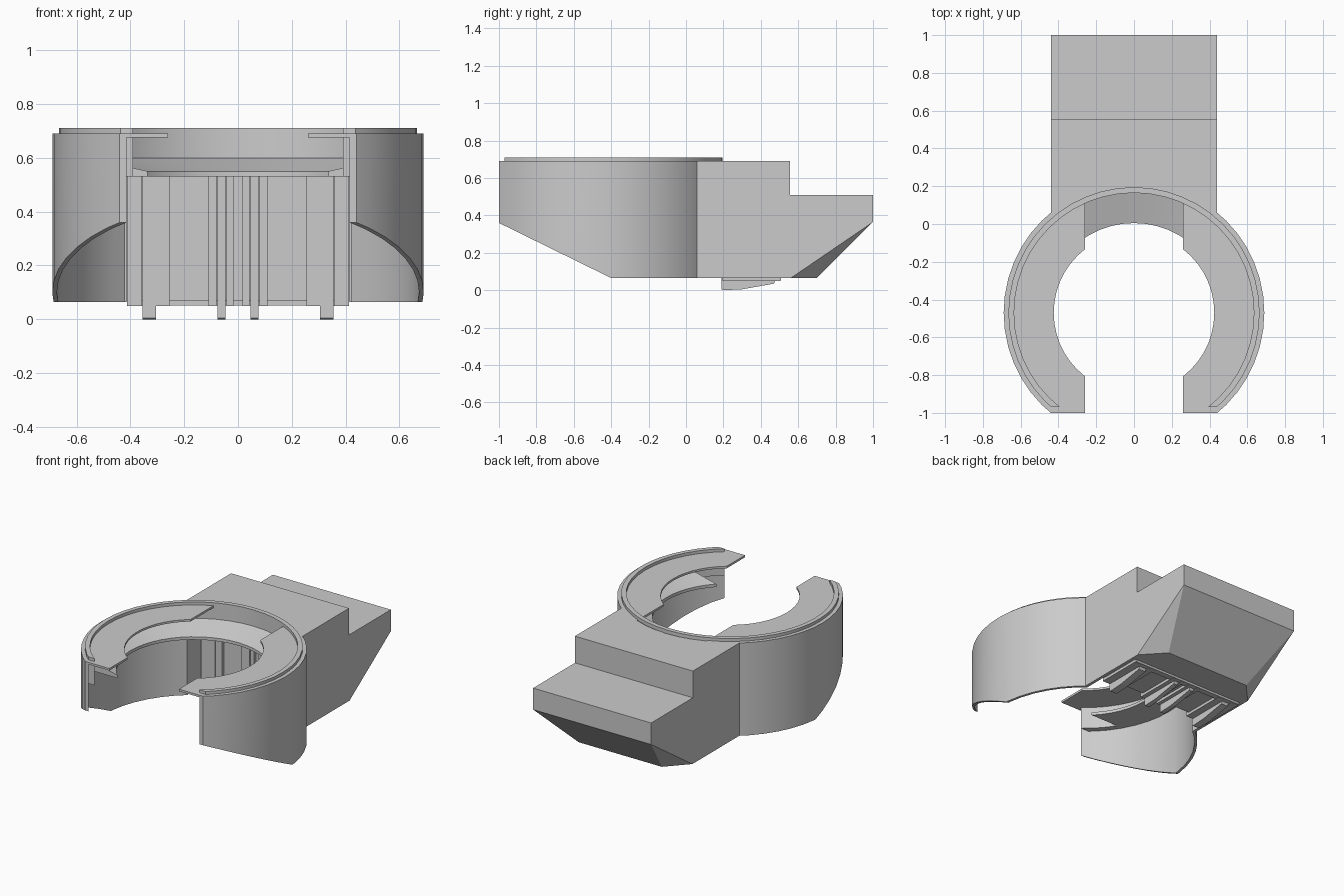
import bpy, bmesh, math
from mathutils import Vector

if "Cube" in bpy.data.objects:
    bpy.data.objects.remove(bpy.data.objects["Cube"])

CY = -0.47   # ring centre in y
SEG = 48


def finish(name, bm):
    bmesh.ops.recalc_face_normals(bm, faces=bm.faces)
    me = bpy.data.meshes.new(name)
    bm.to_mesh(me)
    bm.free()
    ob = bpy.data.objects.new(name, me)
    bpy.context.collection.objects.link(ob)
    return ob


def lathe(name, profile):
    """Revolve a closed (radius, z) profile about the ring axis."""
    bm = bmesh.new()
    loops = []
    for i in range(SEG):
        a = 2 * math.pi * i / SEG
        loops.append([bm.verts.new((r * math.cos(a), CY + r * math.sin(a), z)) for r, z in profile])
    n = len(profile)
    for i in range(SEG):
        p, q = loops[i], loops[(i + 1) % SEG]
        for j in range(n):
            k = (j + 1) % n
            bm.faces.new((p[j], p[k], q[k], q[j]))
    return finish(name, bm)


def ring(name, r0, r1, z0, z1):
    return lathe(name, [(r0, z0), (r1, z0), (r1, z1), (r0, z1)])


def prism_bm(profile, x0, x1):
    """Extrude a (y, z) profile along x."""
    bm = bmesh.new()
    f = bm.faces.new([bm.verts.new((x0, y, z)) for y, z in profile])
    g = bmesh.ops.extrude_face_region(bm, geom=[f])["geom"]
    bmesh.ops.translate(bm, vec=(x1 - x0, 0, 0), verts=[v for v in g if isinstance(v, bmesh.types.BMVert)])
    bmesh.ops.recalc_face_normals(bm, faces=bm.faces)
    return bm


def prism(name, profile, x0, x1):
    return finish(name, prism_bm(profile, x0, x1))


def box(name, x0, x1, y0, y1, z0, z1):
    return prism(name, [(y0, z0), (y1, z0), (y1, z1), (y0, z1)], x0, x1)


def cylinder(name, r, z0, z1):
    bm = bmesh.new()
    bmesh.ops.create_cone(bm, cap_ends=True, segments=SEG, radius1=r, radius2=r, depth=z1 - z0)
    bmesh.ops.translate(bm, vec=(0, CY, (z0 + z1) / 2), verts=bm.verts)
    return finish(name, bm)


def cut(ob, *cutters):
    bpy.context.view_layer.objects.active = ob
    for c in cutters:
        c.hide_render = True
        m = ob.modifiers.new("cut", "BOOLEAN")
        m.operation = "DIFFERENCE"
        m.solver = "EXACT"
        m.object = c
        bpy.ops.object.modifier_apply(modifier=m.name)
        bpy.data.objects.remove(c)


def front_cut(y):
    return box("cutter", -2, 2, -3, y, -1, 2)


# thin outer shell, open at the front, with sloped lower edge
shell = ring("outer_shell", 0.673, 0.69, 0.065, 0.69)
cut(shell, front_cut(-1),
    prism("cutter", [(-1.2, 0.458), (-1.2, -0.5), (-0.4, -0.5), (-0.4, 0.065)], -2, 2),
    box("cutter", -0.42, 0.42, 0, 1, -0.1, 0.53))

# raised rim and thicker upper wall
rim = ring("upper_rim", 0.635, 0.665, 0.53, 0.71)
cut(rim, front_cut(-0.97))
wall = ring("upper_wall", 0.66, 0.68, 0.53, 0.685)
cut(wall, front_cut(-0.97))

# sloped inner ledge
ledge = lathe("inner_ledge", [(0.645, 0.53), (0.645, 0.603), (0.475, 0.55), (0.475, 0.53)])
cut(ledge, front_cut(-0.805))

# two thin top plates, split along the middle
plate = ring("top_plates", 0.425, 0.682, 0.676, 0.69)
cut(plate, front_cut(-1), box("cutter", -0.26, 0.26, -2, 2, 0, 1))

# stepped rear block with sloped back and clipped lower corners
bm = prism_bm([(0, 0.065), (0.7, 0.065), (1, 0.365), (1, 0.51),
               (0.555, 0.51), (0.555, 0.69), (0, 0.69)], -0.44, 0.44)
for s in (-1, 1):
    a, b, c = (Vector(p) for p in ((s * 0.44, 0.56, 0.065), (s * 0.44, 1, 0.365), (s * 0.31, 0.7, 0.065)))
    n = (b - a).cross(c - a).normalized()
    if n.dot(Vector((s, 1, -1))) < 0:
        n = -n
    res = bmesh.ops.bisect_plane(bm, geom=bm.verts[:] + bm.edges[:] + bm.faces[:], dist=1e-5,
                                 plane_co=a, plane_no=n, clear_outer=True)
    bmesh.ops.holes_fill(bm, edges=[e for e in bm.edges if e.is_boundary])
block = finish("rear_block", bm)
cut(block, cylinder("cutter", 0.68, -0.5, 1.5),
    box("cutter", -0.42, 0.42, -0.1, 0.51, -0.1, 0.53))

# ribbed insert: backing panel, flat strips and tapered fins
box("insert_panel", -0.415, 0.415, 0.215, 0.505, 0.068, 0.535)
fin = [(0.19, 0.535), (0.19, 0.005), (0.2, 0), (0.3, 0.005), (0.47, 0.035), (0.48, 0.06), (0.48, 0.535)]
for s, side in ((-1, "left"), (1, "right")):
    for i, (x, w) in enumerate(((0.33, 0.05), (0.062, 0.03))):
        prism(f"{side}_fin_{i}", fin, s * x - w / 2, s * x + w / 2)
    for i, (x, w) in enumerate(((0.385, 0.055), (0.28, 0.05), (0.095, 0.03), (0.03, 0.025))):
        box(f"{side}_strip_{i}", s * x - w / 2, s * x + w / 2, 0.195, 0.505, 0.05, 0.533)
box("insert_rear_bar", -0.412, 0.412, 0.47, 0.508, 0.052, 0.2)

# smooth the curved parts, keep edges sharp
bpy.ops.object.select_all(action="DESELECT")
for ob in (shell, rim, wall, ledge, plate, block):
    ob.select_set(True)
bpy.context.view_layer.objects.active = shell
bpy.ops.object.shade_smooth_by_angle(angle=math.radians(25))
